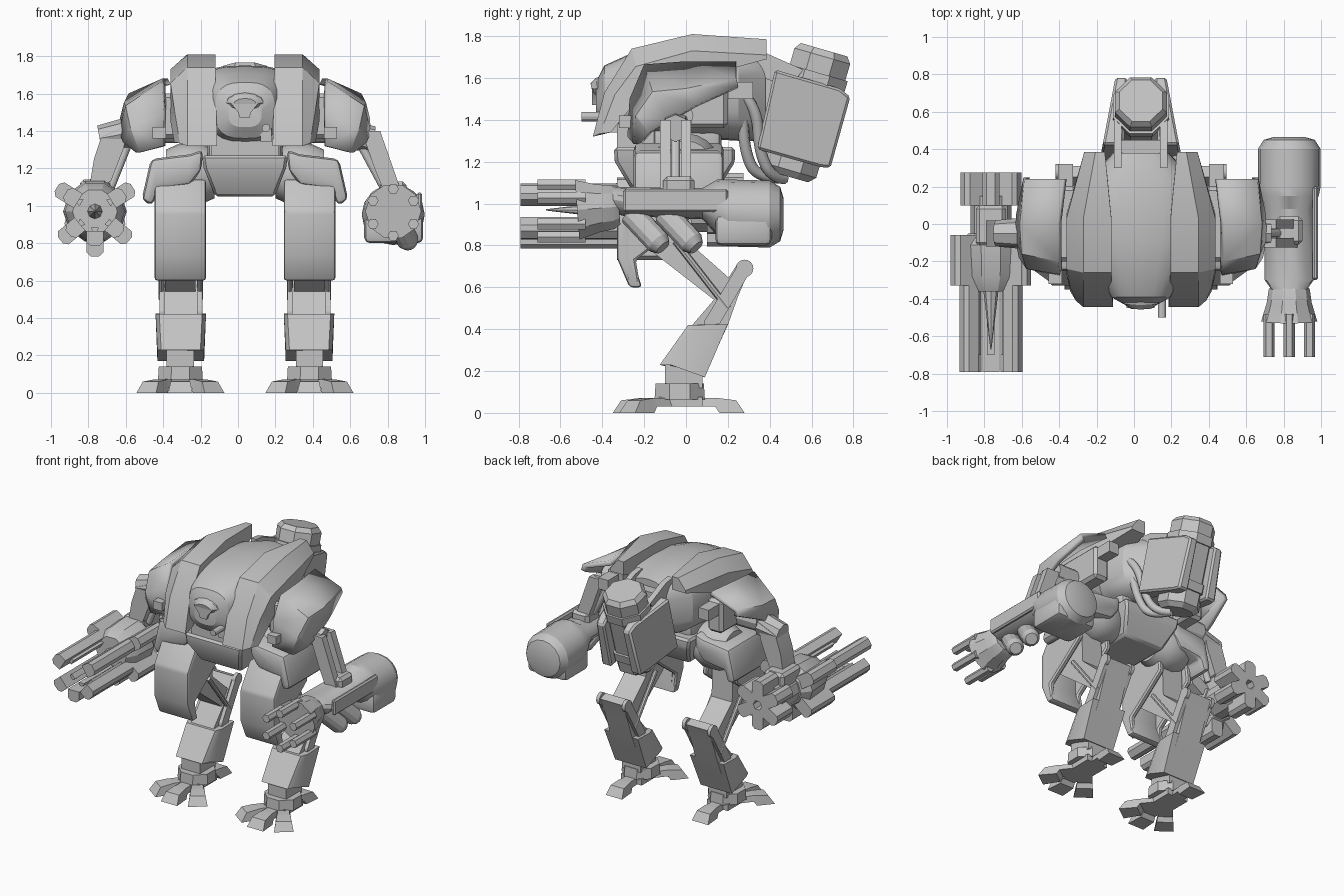
import bpy, bmesh, math
from mathutils import Vector, Matrix

if "Cube" in bpy.data.objects:
    bpy.data.objects.remove(bpy.data.objects["Cube"])

mat = bpy.data.materials.new("plain_grey")
mat.diffuse_color = (0.55, 0.55, 0.55, 1)
mat.use_nodes = True
mat.node_tree.nodes["Principled BSDF"].inputs["Base Color"].default_value = mat.diffuse_color
CX = 0.037  # symmetry plane of the body


def finish(name, bm, mirror=False, bevel=0, seg=1):
    """Turn a bmesh in world coordinates into an object, mirrored about CX if asked."""
    bmesh.ops.recalc_face_normals(bm, faces=bm.faces)
    if bevel:
        sharp = [e for e in bm.edges if len(e.link_faces) == 2 and e.calc_face_angle() > 0.5]
        bmesh.ops.bevel(bm, geom=sharp, offset=bevel, segments=seg, affect='EDGES', profile=0.5)
    bmesh.ops.translate(bm, verts=bm.verts, vec=(-CX, 0, 0))
    me = bpy.data.meshes.new(name)
    bm.to_mesh(me)
    bm.free()
    me.materials.append(mat)
    ob = bpy.data.objects.new(name, me)
    ob.location.x = CX
    bpy.context.collection.objects.link(ob)
    if mirror:
        ob.modifiers.new("mirror", 'MIRROR').use_mirror_merge = False
    return ob


def loft(name, rings, mirror=False, bevel=0, seg=1):
    """Skin closed rings of equal length and cap both ends."""
    bm = bmesh.new()
    rows = [[bm.verts.new(p) for p in r] for r in rings]
    n = len(rows[0])
    for a, b in zip(rows, rows[1:]):
        for i in range(n):
            bm.faces.new((a[i], a[(i + 1) % n], b[(i + 1) % n], b[i]))
    bm.faces.new(rows[0][::-1])
    bm.faces.new(rows[-1])
    return finish(name, bm, mirror, bevel, seg)


def side_prism(name, pts, x0, x1, mirror=False, bevel=0, seg=1):
    return loft(name, [[(x, y, z) for y, z in pts] for x in (x0, x1)], mirror, bevel, seg)


def front_prism(name, pts, y0, y1, mirror=False, bevel=0, seg=1):
    return loft(name, [[(x, y, z) for x, z in pts] for y in (y0, y1)], mirror, bevel, seg)


def box(name, x0, x1, y0, y1, z0, z1, mirror=False, bevel=0, seg=1):
    return side_prism(name, [(y0, z0), (y1, z0), (y1, z1), (y0, z1)], x0, x1, mirror, bevel, seg)


def turned(name, a, b, prof, sides=16, mirror=False, spin=0.0, flat=1.0):
    """Rings of (fraction, radius) along the line a-b."""
    a, b = Vector(a), Vector(b)
    q = (b - a).to_track_quat('Z', 'Y')
    rings = []
    for t, r in prof:
        c = a.lerp(b, t)
        rings.append([c + q @ Vector((r * math.cos(k), r * flat * math.sin(k), 0))
                      for k in (spin + 2 * math.pi * i / sides for i in range(sides))])
    return loft(name, rings, mirror)


def rod(name, a, b, r, sides=12, mirror=False):
    return turned(name, a, b, [(0, r), (1, r)], sides, mirror)


def pipe(name, pts, r):
    cu = bpy.data.curves.new(name, 'CURVE')
    cu.dimensions, cu.bevel_depth, cu.bevel_resolution = '3D', r, 2
    sp = cu.splines.new('NURBS')
    sp.points.add(len(pts) - 1)
    for p, c in zip(sp.points, pts):
        p.co = (*c, 1)
    sp.use_endpoint_u, sp.order_u = True, 3
    cu.materials.append(mat)
    bpy.context.collection.objects.link(bpy.data.objects.new(name, cu))


# Hull: rounded sections from nose to tail
def oval(y, hw, z0, z1, p=0.7, n=24):
    f = lambda v: math.copysign(abs(v) ** p, v)
    return [(CX + hw * f(math.cos(k)), y, (z0 + z1) / 2 + (z1 - z0) / 2 * f(math.sin(k)))
            for k in (2 * math.pi * i / n for i in range(n))]


loft("hull", [oval(*s) for s in [(-.43, .09, 1.42, 1.58), (-.39, .16, 1.36, 1.66), (-.28, .22, 1.33, 1.71),
     (-.1, .29, 1.31, 1.745), (.08, .31, 1.31, 1.75), (.25, .27, 1.3, 1.74), (.38, .15, 1.3, 1.71)]])
box("hull_chin", CX - .18, CX + .18, -.33, .1, 1.27, 1.38)
# Face sensor and side gun
turned("sensor_brow", (CX, -.38, 1.56), (CX, -.45, 1.545), [(0, .11), (.6, .1), (1, .06)], 12, flat=.5)
front_prism("sensor_snout", [(-.04, 1.55), (.11, 1.55), (.07, 1.5), (.06, 1.47), (.01, 1.47), (0, 1.5)], -.45, -.38)
rod("nose_gun", (.15, -.5, 1.415), (.15, -.3, 1.415), .022)
box("nose_gun_mount", .12, .18, -.4, -.3, 1.34, 1.41)

# Shoulder fenders: flat top band, chamfer, side wall
fend = []
for py, pz, qy, qz, ry, rz, xi, xf, xo in [
        (-.445, 1.32, -.41, 1.335, -.36, 1.34, .185, .345, .385), (-.39, 1.53, -.34, 1.52, -.27, 1.45, .19, .345, .415),
        (-.26, 1.74, -.24, 1.655, -.17, 1.54, .195, .345, .435), (.03, 1.81, .03, 1.73, .05, 1.6, .195, .345, .435),
        (.385, 1.785, .385, 1.71, .385, 1.69, .23, .28, .34)]:
    fend.append([(xi, py, pz), (xf, py, pz), (xo, qy, qz), (min(xo + .03, .435) if qy < 0.3 else xo, ry, rz), (xi, ry, rz)])
loft("fender", fend, True)

# Outer shoulder pads: thick faceted shells
pad_in = [(.47, -.28, 1.32), (.47, -.27, 1.5), (.48, -.2, 1.665), (.48, 0, 1.68), (.45, .24, 1.68)]
pad_mid = [(.6, -.25, 1.285), (.65, -.24, 1.42), (.675, -.16, 1.535), (.685, 0, 1.55), (.66, .24, 1.6)]
pad_out = [(.62, -.23, 1.285), (.69, -.18, 1.34), (.71, -.08, 1.40), (.705, .05, 1.47), (.665, .25, 1.56)]
bm = bmesh.new()
rows = [[bm.verts.new(p) for p in r] for r in (pad_in, pad_mid, pad_out)]
for a, b in zip(rows, rows[1:]):
    for i in range(4):
        bm.faces.new((a[i], b[i], b[i + 1], a[i + 1]))
pad = finish("shoulder_pad", bm, True)
if sum(p.normal.z for p in pad.data.polygons) < 0:
    pad.data.flip_normals()
so = pad.modifiers.new("thick", 'SOLIDIFY')
so.thickness, so.offset = .035, -1
rod("shoulder_axle", (.25, -.05, 1.42), (.66, -.05, 1.42), .085, 12, True)
box("shoulder_block", .38, .5, -.2, .2, 1.36, 1.6, True, .02)
box("shoulder_clip", .4, .48, .2, .32, 1.5, 1.58, True)
box("front_clip", .46, .53, -.32, -.2, 1.36, 1.42, True)

# Waist and hips
side_prism("waist", [(-.16, 1.4), (.17, 1.4), (.17, 1.2), (-.16, 1.2)], CX - .2, CX + .2, False, .04, 2)
loft("pelvis", [[(CX + sx * w, y, z) for sx, y in ((-1, y0), (1, y0), (1, y1), (-1, y1))]
     for w, y0, y1, z in [(.16, -.25, .14, 1.05), (.22, -.34, .235, 1.2), (.23, -.345, .235, 1.27)]], False, .015)
turned("hip_ball", (.2, 0, 1.17), (.46, 0, 1.17), [(0, .13), (.3, .165), (.7, .165), (1, .13)], 20, True)
front_prism("hip_skirt", [(.26, 1.3), (.33, 1.275), (.54, 1.25), (.59, 1.03), (.53, 1.0), (.5, 1.09), (.33, 1.11), (.27, 1.19)],
            -.25, .18, True, .03, 2)

# Legs: thigh armour is a channel of a front plate and two side wings
side_prism("thigh_armour", [(-.21, .6), (-.27, .6), (-.33, .74), (-.33, .97), (-.22, 1.14), (-.16, 1.14), (-.26, .95), (-.26, .75)],
           .245, .52, True, .015, 2)
for k, x in enumerate((.245, .48)):
    side_prism("thigh_wing_%d" % k, [(-.22, .61), (-.28, .63), (-.32, .74), (-.32, .97), (-.2, 1.13), (.04, 1.12),
               (.06, .96), (-.12, .82), (-.24, .73)], x, x + .04, True, .01)
side_prism("thigh", [(-.2, .8), (.16, .52), (.25, .59), (.2, .65), (.03, .8), (.02, 1.05), (-.15, 1.05)], .3, .465, True)
side_prism("shin", [(.25, .72), (.31, .70), (.25, .56), (.2, .42), (.1, .2), (-.06, .24), (.03, .42), (.15, .56)], .29, .47, True)
loft("shin_guard", [[(x, y, z) for x, y, z in ((.265 + c, y0, z0), (.495 - c, y0, z0), (.515 - c, y0 + .05, z0),
                     (.515 - c, y1, z1), (.245 + c, y1, z1), (.245 + c, y0 + .05, z0))]
     for y0, y1, z0, z1, c in [(-.125, .09, .23, .17, .01), (.01, .2, .42, .425, 0)]], True)
for k, x in enumerate((.265, .47)):
    rod("knee_bolt_%d" % k, (x, .28, .69), (x + .025, .28, .69), .042, 16, True)
    rod("shin_bolt_%d" % k, (x, .125, .43), (x + .025, .125, .43), .038, 16, True)
    side_prism("knee_link_%d" % k, [(.25, .71), (.31, .68), (.155, .415), (.095, .45)], x, x + .025, True)
    rod("thigh_piston_%d" % k, (x + .012, .2, .5), (x + .012, -.05, .82), .016, 8, True)
box("ankle", .31, .455, -.1, .08, .12, .24, True)
turned("ankle_collar", (.382, -.03, .065), (.382, -.03, .14), [(0, .13), (1, .125)], 8, True, math.pi / 8)
box("foot_core", .3, .465, -.13, .08, .03, .075, True)
# Toes: three in front, one behind, each a wedge touching the ground at the tip
for i, (ang, r) in enumerate([(-90, .32), (-54, .31), (-126, .31), (90, .31)]):
    m = Matrix.Translation((.382, -.03, 0)) @ Matrix.Rotation(math.radians(ang), 4, 'Z')
    loft("toe_%d" % i, [[m @ Vector(p) for p in ((u, -w, z0), (u, w, z0), (ut, w * .8, z1), (ut, -w * .8, z1))]
         for u, ut, w, z0, z1 in [(.06, .06, .045, .03, .07), (r - .14, r - .14, .05, .03, .07),
                                  (r - .12, r - .12, .055, 0, .07), (r, r - .04, .065, 0, .06)]], True)

# Backpack: tilted tank between two side covers, with hoses
lo, hi = Vector((CX, .485, 1.13)), Vector((CX, .66, 1.735))
turned("pack_tank", lo, hi, [(0, .11), (.05, .145), (.95, .15), (1, .125)], 8, spin=math.pi / 8)
for t in (.2, .72):
    turned("pack_band", lo.lerp(hi, t), lo.lerp(hi, t + .1), [(0, .162), (1, .162)], 8, spin=math.pi / 8)
loft("pack_cover", [[(x0 - s * (y - .38), y, z) for y, z in [(.425, 1.64), (.735, 1.55), (.785, 1.51), (.69, 1.17), (.64, 1.175), (.34, 1.26)]]
     for x0, s in ((.13, .05), (.25, .19))], True, .012)
box("pack_mount", CX - .13, CX + .13, .3, .45, 1.33, 1.66)
side_prism("pack_arm", [(.3, 1.73), (.38, 1.72), (.56, 1.64), (.5, 1.56), (.3, 1.62)], .14, .18, True)
for k, d in enumerate((0, .07)):
    pipe("hose_%d" % k, [(.24, .02 + d, 1.5), (.27, .15 + d, 1.54 + d / 2), (.25, .27 + d, 1.45), (.2, .28 + d, 1.25),
                         (.15, .34 + d, 1.12), (.08, .47, 1.12)], .027)

# Arm with hand (x > 0)
turned("shoulder_knuckle", (.62, -.05, 1.37), (.73, -.05, 1.36), [(0, .075), (1, .065)], 8)
for k, y in enumerate((-.1, .0)):
    loft("arm_strut_%d" % k, [[(x + dx, y + dy, z) for dx, dy in ((-w, -.025), (w, -.025), (w, .025), (-w, .025))]
         for x, z, w in [(.71, 1.40, .05), (.78, 1.2, .05), (.84, 1.04, .045)]])
rod("arm_piston", (.66, -.05, 1.32), (.8, -.05, 1.06), .022)
box("elbow", .76, .9, -.11, .04, 1.03, 1.13, False, .02)
loft("forearm", [[(.83 + r * math.cos(k) * 1.05, y, zc + r * h * math.sin(k)) for k in (math.pi * i / 8 for i in range(16))]
     for y, r, zc, h in [(-.35, .09, 1.02, .7), (-.3, .125, 1.01, .55), (.08, .125, 1.0, .6), (.15, .15, .98, .9),
                         (.2, .16, .955, 1), (.4, .16, .95, 1), (.45, .13, .95, 1), (.465, .08, .95, 1)]])
box("forearm_shell", .675, .99, .14, .41, .8, .95, False, .03, 2)
box("forearm_rail", .955, .985, -.3, .2, .96, 1.07, False, .01)
for k, y in enumerate((-.26, -.1)):
    turned("under_tube_%d" % k, (.84, y, .95), (.92, y + .15, .79), [(0, .06), (.85, .06), (1, .04)], 12)
turned("wrist", (.83, -.32, .985), (.83, -.52, .97), [(0, .09), (.15, .11), (.5, .12), (1, .15)], 10)
for i in range(6):
    k = math.radians(60 * i + 30)
    c, s = math.cos(k) * .125, math.sin(k) * .125
    rod("finger_%d" % i, (.83 + c, -.48, .965 + s), (.83 + c, -.71, .965 + s), .03, 6)

# Arm with rotary gun (x < 0)
turned("gun_shoulder_knuckle", (-.58, -.05, 1.39), (-.74, -.05, 1.36), [(0, .085), (1, .07)], 8)
loft("gun_upper_arm", [[(x + sx * w, -.05 + sy * .07, z + sx * .03) for sx, sy in ((-1, -1), (1, -1), (1, 1), (-1, 1))]
     for x, z, w in [(-.66, 1.4, .07), (-.69, 1.28, .08), (-.74, 1.1, .06)]])
rod("gun_arm_piston", (-.58, -.05, 1.35), (-.68, -.05, 1.1), .022)
GX, GZ = -.765, .97
rod("gun_core", (GX, .15, GZ), (GX, -.3, GZ), .11, 10)
turned("gun_body", (GX, -.05, GZ), (GX, -.36, GZ), [(0, .12), (.2, .17), (.75, .16), (1, .12)], 10)
turned("gun_spike", (GX, -.36, GZ), (GX, -.67, GZ), [(0, .04), (1, .003)], 8)
box("gun_elbow", GX - .08, GX + .08, -.12, .1, 1.02, 1.14, False, .02)


def block(name, deg, r0, r1, w, y0, y1):
    """Chamfered bar running along y at an angle around the gun axis."""
    m = Matrix.Translation((GX, 0, GZ)) @ Matrix.Rotation(math.radians(deg), 4, 'Y')
    loft(name, [[m @ Vector(p) for p in ((r0, y, -w), (r1 - .02, y, -w), (r1, y, -w * .5),
                                         (r1, y, w * .5), (r1 - .02, y, w), (r0, y, w))] for y in (y0, y1)])


for i in range(6):
    block("gun_vane_%d" % i, 60 * i + 30, .03, .175, .045, .1, .275)
for i, deg in enumerate((-32, 212, 40, 140, 90)):
    block("gun_barrel_%d" % i, deg, .105, .185, .045, -.79, -.28)
    block("gun_clamp_%d" % i, deg, .1, .24, .045, -.33, -.06)
    block("gun_rail_%d" % i, deg, .085, .11, .02, -.7, -.3)

# Smooth the rounded parts, keep edges sharp
for ob in bpy.context.scene.objects:
    ob.select_set(ob.type == 'MESH')
    if ob.type == 'MESH':
        bpy.context.view_layer.objects.active = ob
bpy.ops.object.shade_smooth_by_angle(angle=math.radians(28))
